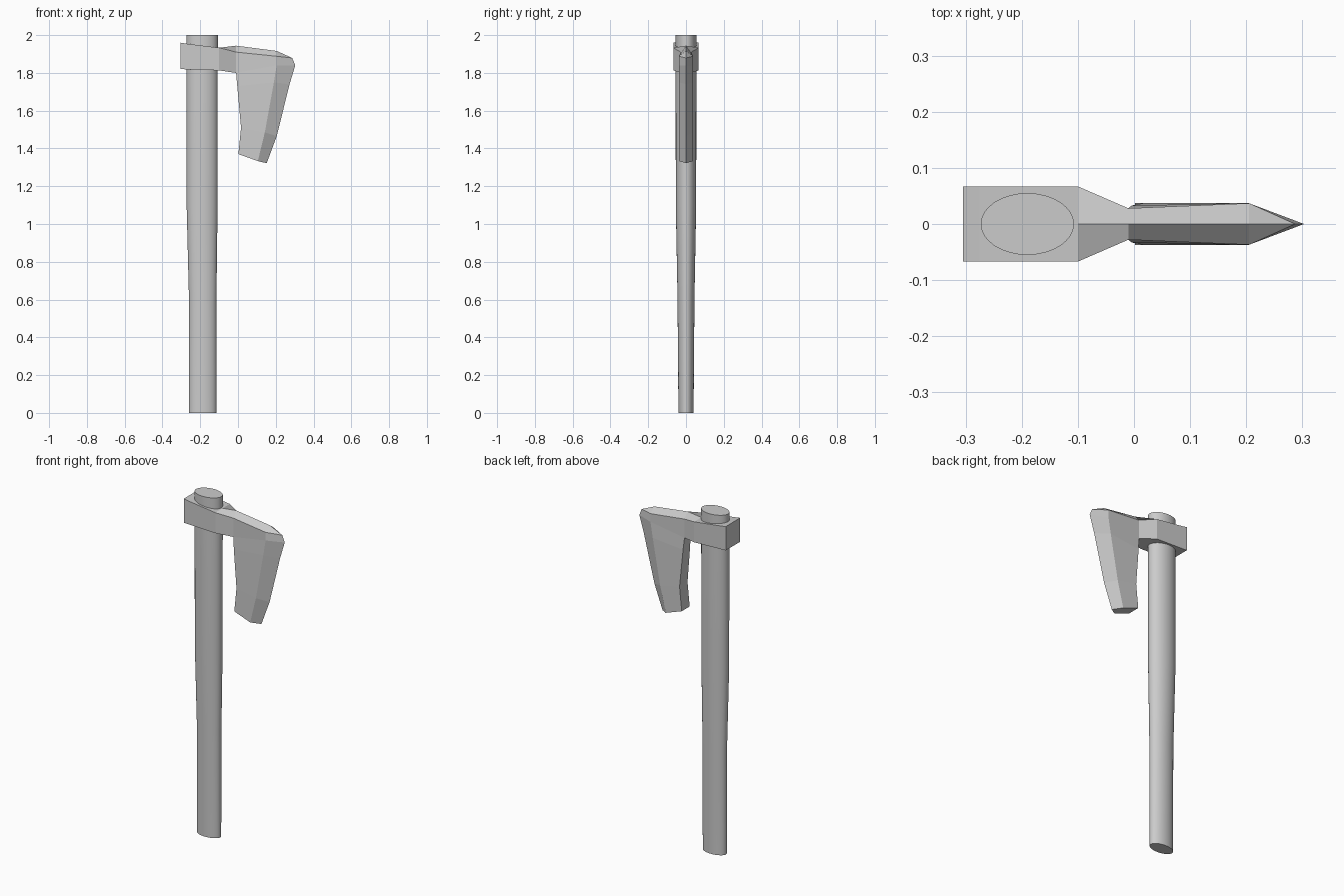
import bpy, bmesh, math

if "Cube" in bpy.data.objects:
    bpy.data.objects.remove(bpy.data.objects["Cube"])


def finish(name, bm):
    bmesh.ops.remove_doubles(bm, verts=bm.verts, dist=0.0005)
    bmesh.ops.recalc_face_normals(bm, faces=bm.faces)
    mesh = bpy.data.meshes.new(name)
    bm.to_mesh(mesh)
    bm.free()
    obj = bpy.data.objects.new(name, mesh)
    bpy.context.collection.objects.link(obj)
    return obj


def strip(bm, a, b):
    """Join two rows of points with quads (or triangles where points coincide)."""
    for i in range(len(a) - 1):
        quad = []
        for p in (a[i], a[i + 1], b[i + 1], b[i]):
            if p not in quad:
                quad.append(p)
        if len(quad) > 2:
            bm.faces.new([bm.verts.new(p) for p in quad])


def centre(row):
    return [(x, 0.0, z) for x, y, z in row]


# Handle: tapered oval shaft, sections are (z, centre x, radius x, radius y)
sections = [(0, -0.187, 0.073, 0.040), (0.62, -0.187, 0.073, 0.045),
            (1.1, -0.190, 0.082, 0.054), (2.0, -0.190, 0.083, 0.055)]
SIDES = 32
bm = bmesh.new()
rings = [[bm.verts.new((cx + rx * math.cos(2 * math.pi * k / SIDES),
                        ry * math.sin(2 * math.pi * k / SIDES), z))
          for k in range(SIDES)] for z, cx, rx, ry in sections]
for low, high in zip(rings, rings[1:]):
    for k in range(SIDES):
        n = (k + 1) % SIDES
        bm.faces.new((low[k], low[n], high[n], high[k]))
bm.faces.new(rings[0])
bm.faces.new(rings[-1])
handle = finish("handle", bm)
bpy.context.view_layer.objects.active = handle
handle.select_set(True)
bpy.ops.object.shade_smooth_by_angle(angle=math.radians(30))

# Axe head: the front half (y < 0), mirrored afterwards
bm = bmesh.new()

# Blade rows from top to bottom: back, bevel line, cutting edge
blade = [
    [(-0.01, -0.028, 1.91), (0.205, -0.037, 1.888), (0.287, 0.0, 1.879)],
    [(-0.01, -0.028, 1.80), (0.205, -0.037, 1.84), (0.303, 0.0, 1.84)],
    [(-0.004, -0.033, 1.73), (0.190, -0.037, 1.75), (0.273, 0.0, 1.74)],
    [(0.016, -0.037, 1.51), (0.142, -0.037, 1.485), (0.205, 0.0, 1.465)],
    [(0.002, -0.037, 1.37), (0.105, -0.037, 1.333), (0.152, 0.0, 1.322)],
]
for upper, lower in zip(blade, blade[1:]):
    strip(bm, upper, lower)
ridge = [(-0.01, 0.0, 1.944), (0.205, 0.0, 1.916), blade[0][2]]
strip(bm, ridge, blade[0])
back = [row[0] for row in blade[1:]]
strip(bm, back, centre(back))
strip(bm, blade[-1], centre(blade[-1]))

# Socket and neck: top and bottom rows running into the blade
top = [(-0.305, -0.067, 1.96), (-0.275, -0.067, 1.955),
       (-0.10, -0.067, 1.933), blade[0][0]]
bottom = [(-0.305, -0.067, 1.82), (-0.275, -0.067, 1.819),
          (-0.10, -0.067, 1.813), blade[1][0]]
strip(bm, top, bottom)
strip(bm, top, centre(top[:3]) + [ridge[0]])
strip(bm, bottom, centre(bottom))
strip(bm, [top[0], bottom[0]], centre([top[0], bottom[0]]))

bmesh.ops.mirror(bm, geom=bm.verts[:] + bm.edges[:] + bm.faces[:],
                 axis='Y', merge_dist=0.0005)
finish("axe_head", bm)
